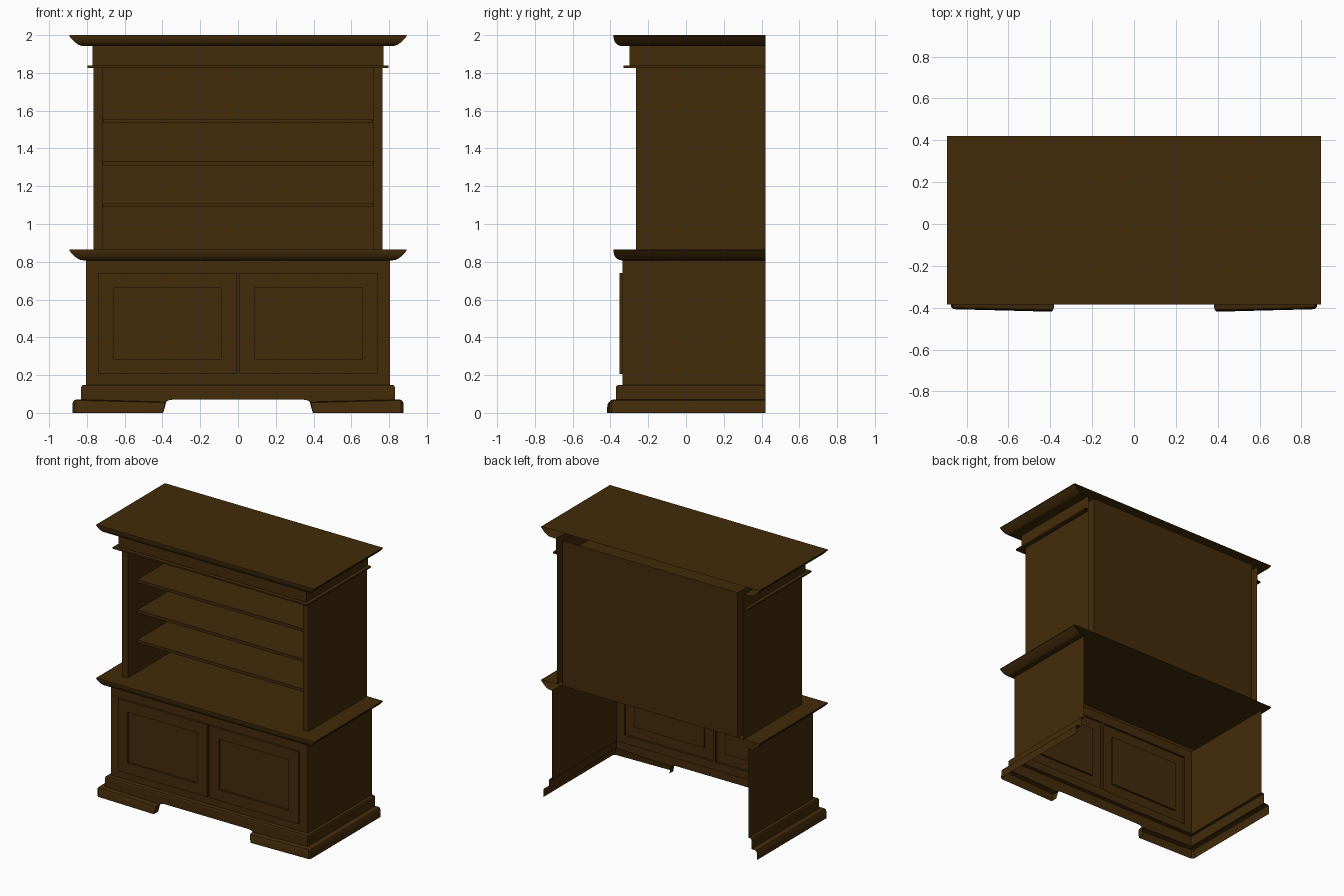
import bpy, bmesh, math

if "Cube" in bpy.data.objects:
    bpy.data.objects.remove(bpy.data.objects["Cube"])

BACK = 0.42
wood = bpy.data.materials.new("dark_wood")
wood.diffuse_color = (0.056, 0.024, 0.003, 1)
wood.use_nodes = True
wood.node_tree.nodes["Principled BSDF"].inputs["Base Color"].default_value = wood.diffuse_color


def make(name, faces, smooth=False):
    """Weld a list of faces (lists of points) into one object."""
    bm = bmesh.new()
    for f in faces:
        bm.faces.new([bm.verts.new(p) for p in f])
    bmesh.ops.remove_doubles(bm, verts=bm.verts, dist=1e-5)
    bmesh.ops.recalc_face_normals(bm, faces=bm.faces)
    me = bpy.data.meshes.new(name)
    bm.to_mesh(me)
    bm.free()
    me.materials.append(wood)
    ob = bpy.data.objects.new(name, me)
    bpy.context.collection.objects.link(ob)
    if smooth:
        bpy.ops.object.select_all(action='DESELECT')
        ob.select_set(True)
        bpy.context.view_layer.objects.active = ob
        bpy.ops.object.shade_smooth_by_angle(angle=math.radians(35))
    return ob


def loft(rows):
    """Quads between neighbouring rows of points."""
    return [[a[i], a[i + 1], b[i + 1], b[i]]
            for a, b in zip(rows, rows[1:]) for i in range(len(a) - 1)]


def three_sided(rings, top=False):
    """Sweep (half width, front y, z) rings round left, front and right."""
    rows = [[(-x, BACK, z), (-x, y, z), (x, y, z), (x, BACK, z)] for x, y, z in rings]
    return loft(rows) + ([rows[-1]] if top else [])


def box(x0, x1, y0, y1, z0, z1):
    r = [[(x0, y0, z), (x1, y0, z), (x1, y1, z), (x0, y1, z)] for z in (z0, z1)]
    return r + loft([q + q[:1] for q in r])


def rect(x0, x1, z0, z1, y):
    return [(x0, y, z0), (x1, y, z0), (x1, y, z1), (x0, y, z1)]


# Lower cabinet: side walls and a front wall with two raised frame doors
F = -0.335
faces = [[(s * .805, F, .145), (s * .805, BACK, .145), (s * .805, BACK, .807), (s * .805, F, .807)]
         for s in (-1, 1)]
xs = [-.805, -.74, -.009, .009, .74, .805]
zs = [.145, .205, .74, .807]
for i in range(5):
    for j in range(3):
        cell = (xs[i], xs[i + 1], zs[j], zs[j + 1])
        if j == 1 and i in (1, 3):
            x0, x1, z0, z1 = cell
            inner = (x0 + .08, x1 - .08, z0 + .08, z1 - .08)
            rings = [rect(*cell, F), rect(*cell, F - .016), rect(*inner, F - .016), rect(*inner, F - .002)]
            faces += loft([r + r[:1] for r in rings]) + [rings[-1]]
        else:
            faces.append(rect(*cell, F))
make("lower_cabinet", faces)

# Moulded slabs: worktop and crown share one profile (half width, front y, height)
moulding = [(.805, -.335, 0), (.832, -.353, .002), (.848, -.365, .009), (.860, -.374, .018),
            (.873, -.380, .030), (.886, -.384, .044), (.893, -.385, .052), (.893, -.385, .058)]


def slab(name, z, extra=()):
    make(name, three_sided(list(extra) + [(x, y, z + h) for x, y, h in moulding], True), True)


slab("worktop", .807)
slab("crown", 1.942, [(.77, -.30, 1.942)])

# Plinth band
make("plinth_band", three_sided([(.83, -.37, .07), (.83, -.37, .138), (.826, -.366, .146), (.805, -.335, .148)]))

# Bracket feet: profile swept along the side, round the corner, to the curved end
for s, side in ((-1, "left"), (1, "right")):
    rear = [(.83, .07), (.858, .070), (.868, .066), (.875, .055), (.875, 0)]
    front_y = [-.37, -.388, -.399, -.405, -.407]
    rows = [[(s * x, BACK, z) for x, z in rear],
            [(s * x, y + .012, z) for (x, z), y in zip(rear, front_y)],
            [(s * (x - .012), y, z) for (x, z), y in zip(rear, front_y)],
            [(s * x, y, z) for x, y, z in
             ((.380, -.37, .058), (.382, -.395, .058), (.386, -.410, .054), (.389, -.416, .044), (.396, -.419, 0))]]
    end = rows[-1] + [(s * .396, -.37, 0)]
    make(side + "_foot", loft(rows) + [end], True)
    # curved corner of the arch between the feet
    make(side + "_arch_corner", [[(s * x, -.37, z) for x, z in
                                  ((.818, .07), (.345, .07), (.362, .068), (.372, .064), (.380, .058))]])

# Upper case: hollow sides, front stiles, inner walls and back panel
plan = [(-.765, BACK), (-.765, -.265), (-.718, -.265), (-.718, BACK),
        (.718, BACK), (.718, -.265), (.765, -.265), (.765, BACK)]
make("upper_case", loft([[(x, y, z) for x, y in plan] for z in (.865, 1.942)]))
make("case_ceiling", [[(-.718, -.265, 1.83), (.718, -.265, 1.83), (.718, BACK, 1.83), (-.718, BACK, 1.83)]])

# Frieze with a thin ledge below it
make("frieze", three_sided([(.765, -.265, 1.827), (.797, -.33, 1.827), (.797, -.33, 1.838),
                            (.77, -.30, 1.838), (.77, -.30, 1.942)]))

# Shelves
for n, z in enumerate((1.10, 1.322, 1.546)):
    make("shelf_%d" % (n + 1), box(-.712, .712, -.165, BACK - .001, z - .011, z + .011))
